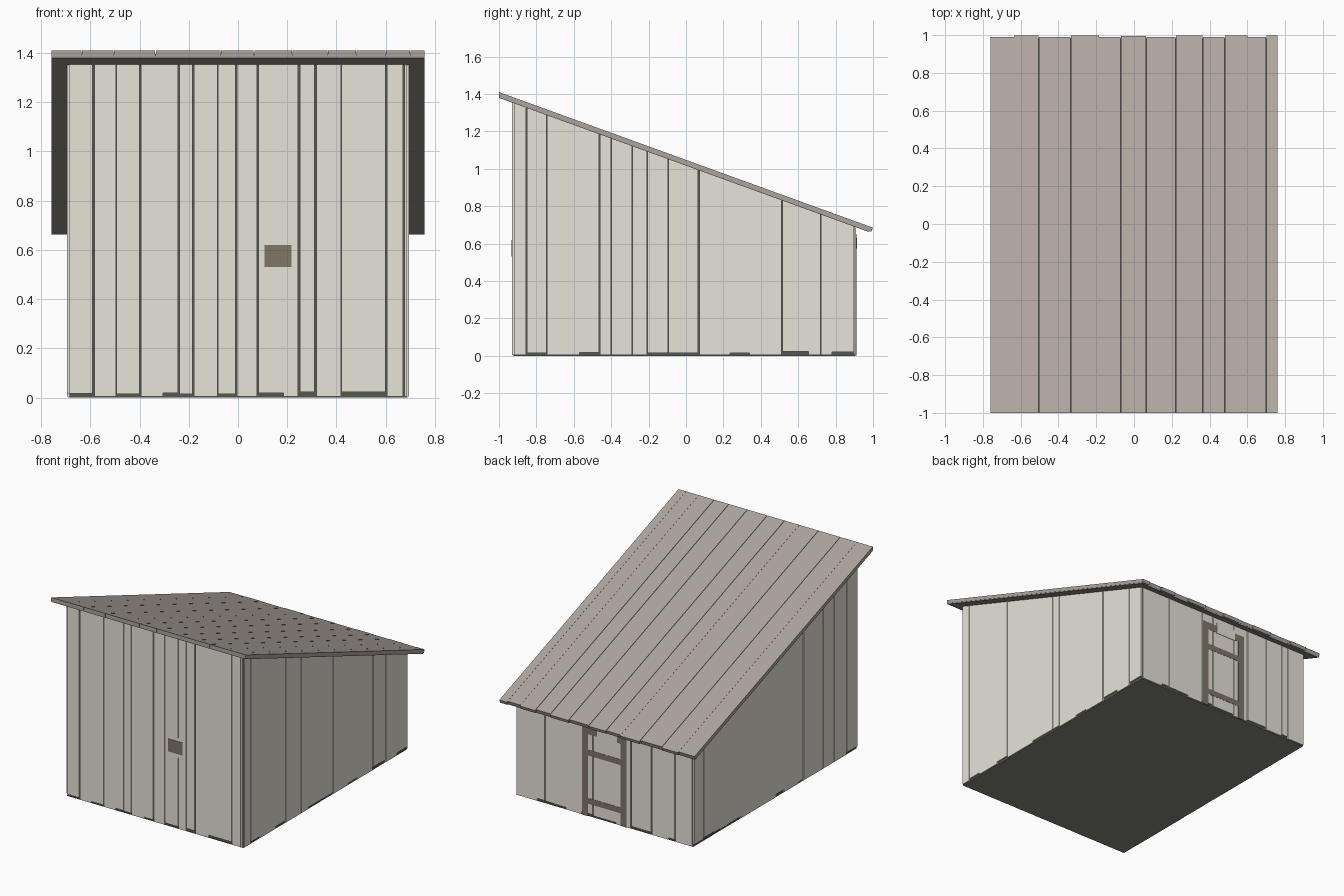
import bpy, bmesh, random
from mathutils import Vector

random.seed(4)
cube = bpy.data.objects.get("Cube")
if cube:
    bpy.data.objects.remove(cube, do_unlink=True)


def material(name, rgb):
    linear = [((c / 255 + 0.055) / 1.055) ** 2.4 for c in rgb] + [1.0]
    mat = bpy.data.materials.new(name)
    mat.use_nodes = True
    mat.diffuse_color = linear
    bsdf = next(n for n in mat.node_tree.nodes if n.type == 'BSDF_PRINCIPLED')
    bsdf.inputs["Base Color"].default_value = linear
    bsdf.inputs["Roughness"].default_value = 0.9
    return mat


PALE = material("pale weathered wood", (232, 228, 218))
ROOF = material("grey brown roof boards", (174, 165, 158))
BROWN = material("brown trim wood", (128, 117, 104))
DARK = material("dark inner shell", (86, 88, 79))
FLOOR = material("grey green floor", (133, 135, 124))
DECK = material("roof underside", (157, 151, 144))


def prism(bm, near, far):
    """Solid between two matching outlines."""
    a = [bm.verts.new(p) for p in near]
    b = [bm.verts.new(p) for p in far]
    bm.faces.new(a)
    bm.faces.new(b[::-1])
    for i in range(len(a)):
        j = (i + 1) % len(a)
        bm.faces.new((a[j], a[i], b[i], b[j]))


def finish(bm, name, mat):
    bmesh.ops.recalc_face_normals(bm, faces=bm.faces)
    mesh = bpy.data.meshes.new(name)
    bm.to_mesh(mesh)
    bm.free()
    mesh.materials.append(mat)
    obj = bpy.data.objects.new(name, mesh)
    bpy.context.collection.objects.link(obj)
    return obj


def box(name, mat, x0, x1, y0, y1, z0, z1):
    bm = bmesh.new()
    outline = [(x0, z0), (x1, z0), (x1, z1), (x0, z1)]
    prism(bm, [(x, y0, z) for x, z in outline], [(x, y1, z) for x, z in outline])
    return finish(bm, name, mat)


def eave(y):
    """Height of the roof underside at depth y."""
    return 1.355 - 0.3625 * (y + 0.93)


# Inner shell that shows as dark gaps between the boards, on a thin floor
X, FRONT, BACK = 0.685, -0.92, 0.9
bm = bmesh.new()
side = [(FRONT, 0.002), (BACK, 0.002), (BACK, eave(BACK)), (FRONT, eave(FRONT))]
prism(bm, [(-X, y, z) for y, z in side], [(X, y, z) for y, z in side])
finish(bm, "inner_shell", DARK)
box("floor", FLOOR, -X - 0.004, X + 0.004, FRONT - 0.004, BACK + 0.004, 0, 0.003)


def boards(name, edges, place, raised=None, wide=None):
    """Vertical boards with uneven gaps and uneven lower ends."""
    bm = bmesh.new()
    for i in range(len(edges) - 1):
        left_wide = i in wide if wide else random.random() < 0.4
        u0 = edges[i] + (0.006 if left_wide and i else 0.0005)
        u1 = edges[i + 1] - 0.0005
        lift = i in raised if raised else random.random() < 0.5
        low = random.uniform(0.013, 0.024) if lift else 0.004
        near, far = [], []
        for u, top in ((u0, 0), (u1, 0), (u1, 1), (u0, 1)):
            for ring, depth in ((near, -0.002), (far, 0.010)):
                x, y = place(u, depth)
                ring.append((x, y, eave(y) if top else low))
        prism(bm, near, far)
    return finish(bm, name, PALE)


# Board walls
boards("front_boards",
       [-X, -0.59, -0.495, -0.4, -0.305, -0.243, -0.185, -0.082, -0.01, 0.077,
        0.185, 0.245, 0.312, 0.42, 0.53, 0.6, 0.67, X],
       lambda u, d: (u, FRONT - d),
       raised={0, 2, 4, 5, 7, 9, 11, 13, 14}, wide={1, 3, 5, 6, 8, 9, 11, 12, 15, 16})
boards("right_view_boards",
       [FRONT, -0.855, -0.745, -0.57, -0.465, -0.4, -0.287, -0.207, -0.095, 0, 0.065,
        0.155, 0.235, 0.34, 0.43, 0.51, 0.59, 0.655, 0.72, 0.78, BACK],
       lambda u, d: (X + d, u),
       raised={1, 3, 7, 8, 9, 12, 15, 16, 19}, wide={1, 4, 10, 15})
boards("left_view_boards",
       [FRONT, -0.8, -0.66, -0.54, -0.425, -0.32, -0.255, -0.1, -0.01, 0.19, 0.25,
        0.38, 0.53, 0.61, 0.675, 0.79, BACK],
       lambda u, d: (-X - d, u))
boards("back_boards",
       [-X, -0.555, -0.5, -0.37, -0.21, -0.09, 0.085, 0.18, 0.3, 0.39, 0.46,
        0.525, X],
       lambda u, d: (u, BACK + d), wide={1, 3, 4, 6, 10})

# Sloping roof: long boards, a dark liner in the seams and a soffit below
START = Vector((0, -0.991, 1.407))
ALONG = Vector((0, 0.940, -0.3408))
UP = Vector((0, 0.3408, 0.940))


def slope_slab(bm, x0, x1, inset, s1, h0, h1):
    """Slab along the slope with an upright front end."""
    rings = []
    for x in (x0, x1):
        base = START + Vector((x, 0, 0))
        rings.append([base + ALONG * s + UP * h for s, h in (
            (inset - 0.0096 - 0.3625 * h0, h0), (s1, h0),
            (s1, h1), (inset - 0.0096 - 0.3625 * h1, h1))])
    prism(bm, *rings)


bm = bmesh.new()
slope_slab(bm, -0.757, 0.757, 0.0005, 2.106, -0.029, -0.021)
finish(bm, "roof_soffit", DECK)

bm = bmesh.new()
slope_slab(bm, -0.75, 0.75, 0.006, 2.1, -0.0215, -0.012)
finish(bm, "seam_liner", DARK)

bm = bmesh.new()
seams = [-0.76, -0.635, -0.505, -0.335, -0.185, -0.07, 0.065, 0.22, 0.365, 0.48,
         0.6, 0.7, 0.76]
tight = {1, 4, 10, 11}
for i in range(len(seams) - 1):
    gaps = [0.0004 if k in tight else 0.0014 for k in (i, i + 1)]
    end = 2.117 - (0.008 if i % 2 == 0 else 0) - random.uniform(0, 0.003)
    slope_slab(bm, seams[i] + gaps[0], seams[i + 1] - gaps[1], 0, end, -0.023, 0)
finish(bm, "roof_boards", ROOF)

# Small handle block and its backing strip on the front
box("handle_strip", PALE, 0.165, 0.192, -0.9312, -0.925, 0.505, 0.645)
box("handle_block", BROWN, 0.107, 0.218, -0.9325, -0.926, 0.53, 0.62)

# Framed door on the back
OUT = 0.9115
for label, s in (("left", 1), ("right", -1)):
    x0, x1 = sorted((s * 0.128, s * 0.174))
    box("door_post_" + label, BROWN, x0, x1, 0.902, OUT + 0.001, 0.002, 0.63)
for label, z0, z1 in (("lower", 0.09, 0.13), ("upper", 0.43, 0.47), ("top", 0.58, 0.63)):
    box("door_rail_" + label, BROWN, -0.13, 0.13, 0.902, OUT, z0, z1)
box("door_top_patch", PALE, -0.1, 0.057, 0.905, OUT + 0.0015, 0.575, 0.65)
